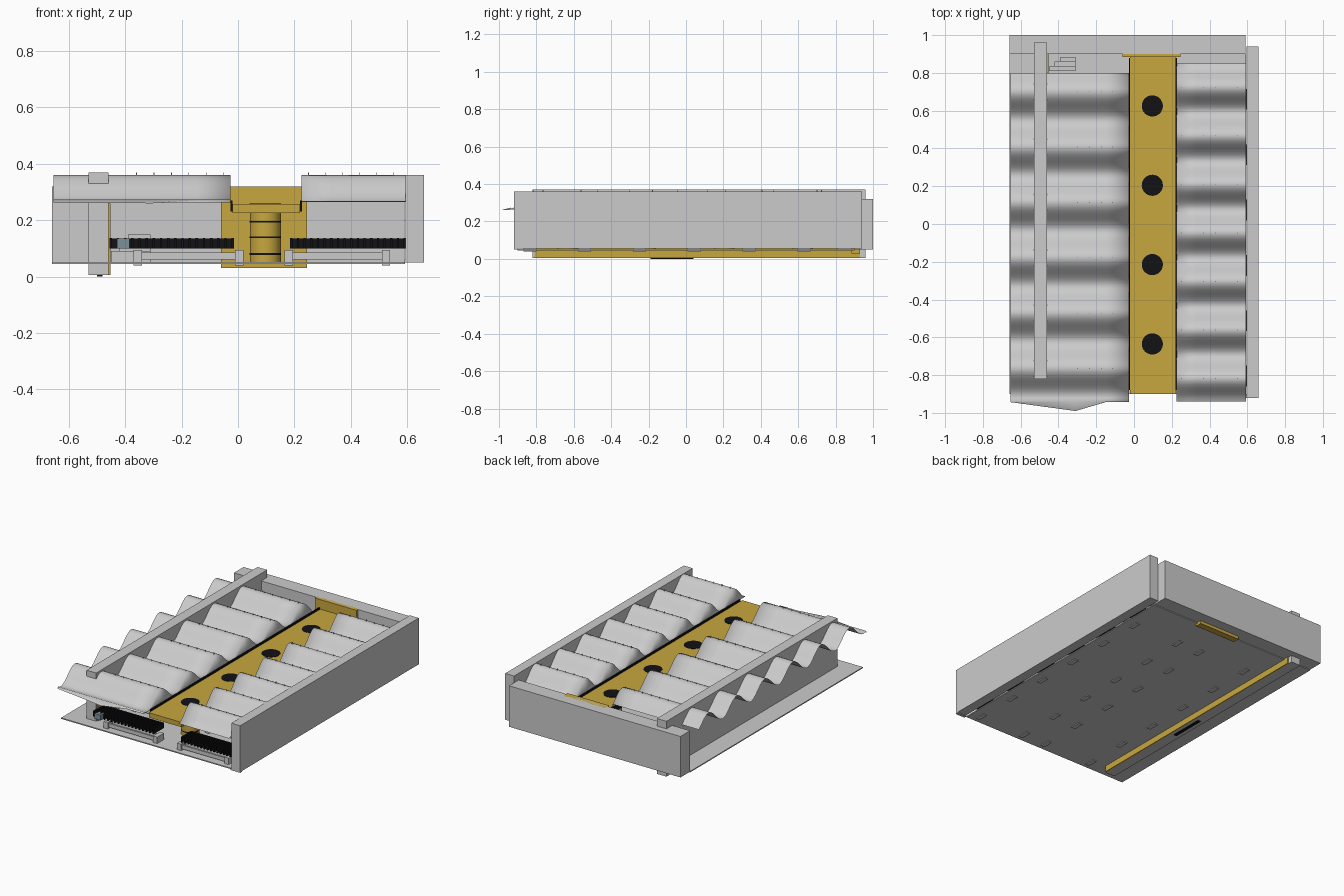
import bpy, bmesh, math

if "Cube" in bpy.data.objects:
    bpy.data.objects.remove(bpy.data.objects["Cube"])


def material(name, color):
    m = bpy.data.materials.new(name)
    m.diffuse_color = (*color, 1)
    m.use_nodes = True
    m.node_tree.nodes["Principled BSDF"].inputs["Base Color"].default_value = m.diffuse_color
    return m


YELLOW = material("yellow", (0.58, 0.39, 0.05))
BLACK = material("black", (0.006, 0.006, 0.008))
BLUE = material("blue_grey", (0.2, 0.28, 0.33))


def finish(name, bm, mat=None, smooth=False):
    me = bpy.data.meshes.new(name)
    bmesh.ops.recalc_face_normals(bm, faces=bm.faces)
    if smooth:
        for f in bm.faces:
            f.smooth = True
    bm.to_mesh(me)
    bm.free()
    ob = bpy.data.objects.new(name, me)
    bpy.context.collection.objects.link(ob)
    if mat:
        me.materials.append(mat)
    return ob


def add_box(bm, x0, x1, y0, y1, z0, z1):
    for v in bmesh.ops.create_cube(bm, size=1)["verts"]:
        v.co = (x1 if v.co.x > 0 else x0, y1 if v.co.y > 0 else y0, z1 if v.co.z > 0 else z0)


def box(name, dims, mat=None):
    bm = bmesh.new()
    add_box(bm, *dims)
    return finish(name, bm, mat)


def cylinder(name, x, y, z0, z1, r, mat):
    bm = bmesh.new()
    bmesh.ops.create_cone(bm, cap_ends=True, segments=32, radius1=r, radius2=r, depth=z1 - z0)
    bmesh.ops.translate(bm, verts=bm.verts, vec=(x, y, (z0 + z1) / 2))
    ob = finish(name, bm, mat)
    for p in ob.data.polygons:
        p.use_smooth = len(p.vertices) == 4
    return ob


# Walls and floor
box("floor", (-0.66, 0.592, -0.9, 0.9, 0.045, 0.052))
box("floor_front_strip", (0.59, 0.66, -0.92, -0.9, 0.05, 0.06))
box("back_wall", (-0.66, 0.59, 0.9, 1.0, 0.05, 0.32))
box("right_wall", (0.595, 0.66, -0.92, 0.94, 0.055, 0.36))
box("left_wall", (-0.53, -0.46, -0.82, 0.96, 0.005, 0.37))
box("left_wall_inner_panel", (-0.46, -0.452, -0.81, 0.93, 0.005, 0.26), YELLOW)
box("left_wall_foot", (-0.50, -0.48, -0.19, 0.04, 0.0, 0.006), BLACK)
box("back_plate", (-0.06, 0.245, 0.885, 0.93, 0.03, 0.32), YELLOW)

# Centre deck with dark edge strips
box("centre_deck", (-0.02, 0.22, -0.9, 0.89, 0.225, 0.257), YELLOW)
box("deck_edge_left", (-0.027, -0.02, -0.88, 0.88, 0.23, 0.27), BLACK)
box("deck_edge_right", (0.22, 0.227, -0.88, 0.88, 0.23, 0.27), BLACK)

# Round wells hanging beneath the deck
for i in range(4):
    y = 0.625 - 0.42 * i
    cylinder("well_opening", 0.097, y, 0.25, 0.259, 0.056, BLACK)
    cylinder("well_barrel", 0.097, y, 0.05, 0.226, 0.055, YELLOW)
    for z in (0.08, 0.14, 0.195):
        cylinder("well_band", 0.097, y, z - 0.003, z + 0.003, 0.0558, BLACK)


# Wavy roof sheets, inner edge closed with a vertical skirt
def roof(name, xs, inner_last, y0, y1, crest, pitch, tip=None):
    def height(y):
        return 0.3125 + 0.0475 * math.cos(2 * math.pi * (y - crest) / pitch)
    bm = bmesh.new()
    n = 100
    rows = []
    for j in range(n + 1):
        y = y0 + (y1 - y0) * j / n
        row = [bm.verts.new((x, y, height(y))) for x in xs]
        skirt = bm.verts.new((xs[-1] if inner_last else xs[0], y, 0.264))
        rows.append(row + [skirt] if inner_last else [skirt] + row)
    if tip is not None:
        # drooping pointed front lip
        lip = [bm.verts.new((v.co.x, y0 - (0.05 if i == tip else 0.003), 0.26 if i == tip else 0.262))
               for i, v in enumerate(rows[0])]
        rows.insert(0, lip)
    for a, b in zip(rows, rows[1:]):
        for i in range(len(a) - 1):
            bm.faces.new((a[i], a[i + 1], b[i + 1], b[i]))
    return finish(name, bm, smooth=True)


roof("left_roof", [-0.655, -0.31, -0.15, -0.026], True, -0.94, 0.80, 0.70, 0.293, tip=1)
roof("right_roof", [0.226, 0.33, 0.594], False, -0.94, 0.85, 0.724, 0.257)

# Small pins along the roof crests
bm = bmesh.new()
for x0, x1, crest, pitch, count in ((-0.36, -0.05, 0.70, 0.293, 6), (0.25, 0.55, 0.724, 0.257, 7)):
    for k in range(count):
        for i in range(6):
            x = x0 + (x1 - x0) * i / 5
            y = crest - pitch * k
            add_box(bm, x - 0.001, x + 0.001, y - 0.002, y + 0.002, 0.355, 0.37)
finish("roof_pins", bm)

# Rows of rails with legs, and dark fins above them
rails, fins = bmesh.new(), bmesh.new()
for k in range(6):
    y = -0.86 + 0.293 * k
    for x0, x1, f0, f1 in ((-0.37, 0.02, -0.455, -0.015), (0.165, 0.54, 0.185, 0.595)):
        for dy in (0.0, 0.04):
            add_box(rails, x0, x1, y + dy, y + dy + 0.012, 0.06, 0.085)
        for x in (x0, x1 - 0.03):
            add_box(rails, x, x + 0.03, y - 0.01, y + 0.06, 0.04, 0.095)
        add_box(fins, f0, f1, y + 0.1, y + 0.11, 0.1, 0.135)
        steps = 18
        for i in range(steps):
            x = f0 + (f1 - f0 - 0.008) * i / (steps - 1)
            add_box(fins, x, x + 0.008, y, y + 0.1, 0.1, 0.137)
finish("rails", rails)
finish("fins", fins, BLACK)
box("control_block", (-0.43, -0.385, -0.88, -0.84, 0.1, 0.135), BLUE)

# Little steps in the back left corner
for i in range(3):
    box("corner_step", (-0.45 + 0.03 * i, -0.31, 0.81 + 0.025 * i, 0.835 + 0.025 * i, 0.05, 0.09 + 0.03 * i))
